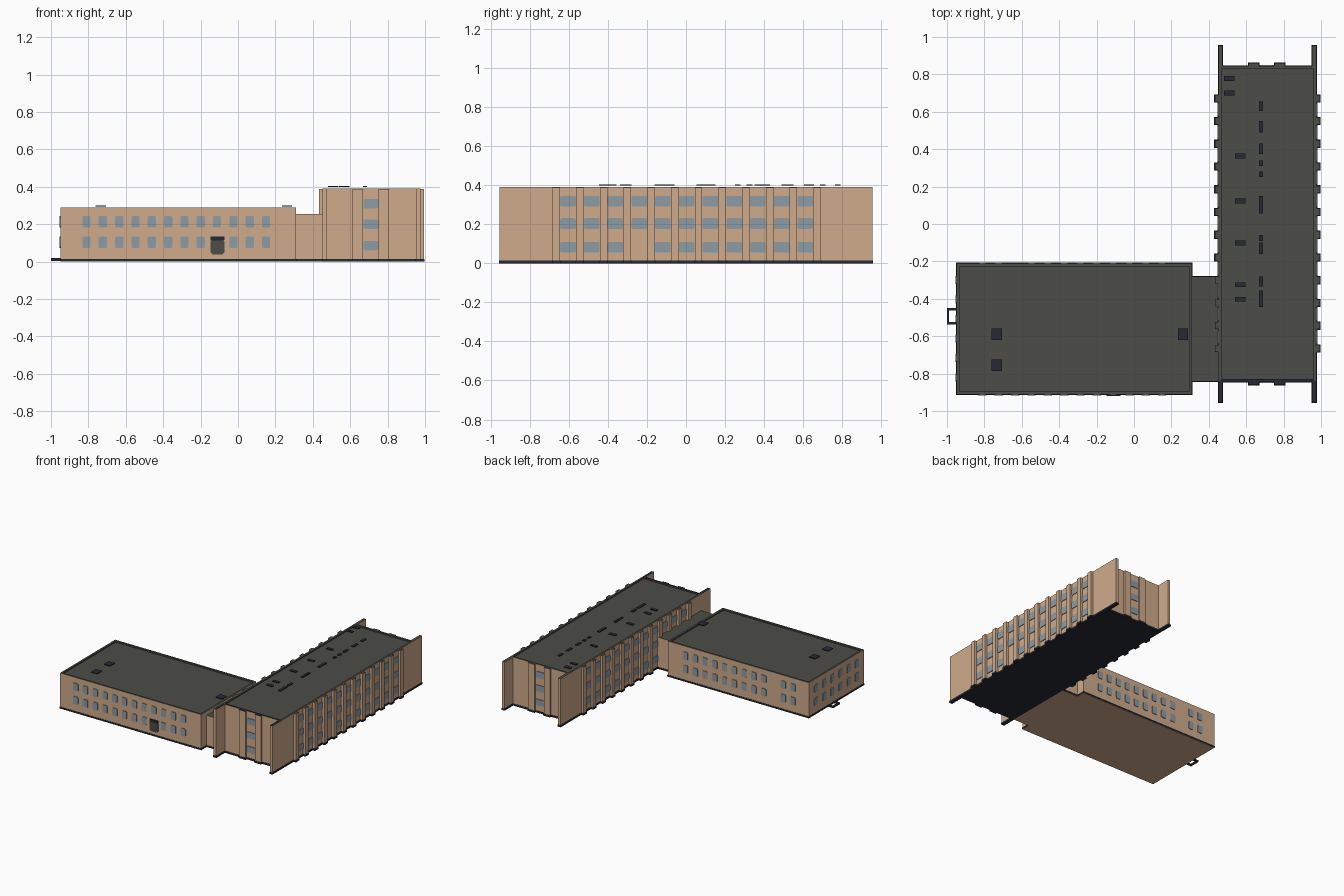
import bpy, bmesh
from mathutils import Vector

if "Cube" in bpy.data.objects:
    bpy.data.objects.remove(bpy.data.objects["Cube"])


def material(name, r, g, b):
    m = bpy.data.materials.new(name)
    m.diffuse_color = tuple((c / 255) ** 2.2 for c in (r, g, b)) + (1,)
    m.use_nodes = True
    m.node_tree.nodes["Principled BSDF"].inputs["Base Color"].default_value = m.diffuse_color
    return m


TAN = material("tan_wall", 206, 170, 138)
ROOF = material("roof_grey", 77, 78, 73)
NAVY = material("dark_slate", 42, 46, 56)
GLASS = material("window_glass", 140, 155, 165)


def finish(bm, name, mats):
    bmesh.ops.recalc_face_normals(bm, faces=bm.faces)
    mesh = bpy.data.meshes.new(name)
    bm.to_mesh(mesh)
    bm.free()
    for m in mats:
        mesh.materials.append(m)
    ob = bpy.data.objects.new(name, mesh)
    bpy.context.collection.objects.link(ob)
    return ob


def add_box(bm, x0, x1, y0, y1, z0, z1):
    vs = bmesh.ops.create_cube(bm, size=1)["verts"]
    for v in vs:
        v.co = Vector((x0 if v.co.x < 0 else x1,
                       y0 if v.co.y < 0 else y1,
                       z0 if v.co.z < 0 else z1))


def boxes(name, items, mat):
    bm = bmesh.new()
    for it in items:
        add_box(bm, *it)
    return finish(bm, name, [mat])


def walls(name, items, z0, z1, rim=0, front_cap=None):
    """Tan boxes with grey tops; optional sunken roof behind a parapet rim."""
    bm = bmesh.new()
    for x0, x1, y0, y1 in items:
        add_box(bm, x0, x1, y0, y1, z0, z1)
    bm.normal_update()
    tops = [f for f in bm.faces if f.normal.z > 0.9]
    for f in tops:
        f.material_index = 1
    if rim:
        bmesh.ops.inset_region(bm, faces=tops, thickness=rim, use_even_offset=True)
        low = bmesh.ops.extrude_discrete_faces(bm, faces=tops)["faces"]
        for f in low:
            for v in f.verts:
                v.co.z -= 0.01
    # front parapet and front fins are capped in slate
    if front_cap is not None:
        bm.normal_update()
        for f in bm.faces:
            c = f.calc_center_median()
            if f.normal.z > 0.9 and c.y < front_cap:
                f.material_index = 2
    return finish(bm, name, [TAN, ROOF, NAVY])


def plates(name, items, normal, wall, mat, depth=0.005, c=0.006):
    """Thin chamfered plates (u, z, width, height) on a wall plane."""
    n = Vector(normal)
    u = Vector((0, 0, 1)).cross(n)
    axis = Vector((abs(u.x), abs(u.y), 0))
    bm = bmesh.new()
    for a, z, w, h in items:
        w, h = w / 2, h / 2
        shape = [(-w, -h + c), (-w + c, -h), (w - c, -h), (w, -h + c),
                 (w, h - c), (w - c, h), (-w + c, h), (-w, h - c)]
        base = axis * a + Vector((abs(n.x), abs(n.y), 0)) * wall
        vs = [bm.verts.new(base + axis * p + Vector((0, 0, z + q))) for p, q in shape]
        f = bm.faces.new(vs)
        ext = bmesh.ops.extrude_face_region(bm, geom=[f])["geom"]
        for v in ext:
            if isinstance(v, bmesh.types.BMVert):
                v.co += n * depth
    return finish(bm, name, [mat])


# ---- tall wing ----
H, B = 0.39, 0.015
X0, X1, Y = 0.452, 0.975, 0.845
core = [(X0, X1, -Y, Y)]
fins = [(xa, xa + 0.022, min(s * Y, s * 0.955), max(s * Y, s * 0.955))
        for xa in (X0, X1 - 0.022) for s in (-1, 1)]
ribs = []
rib_y = [-0.665 + 0.1215 * i for i in range(12)]
for y in rib_y:
    ribs.append((X0 - 0.02, X0, y - 0.019, y + 0.019))
    ribs.append((X1, X1 + 0.02, y - 0.019, y + 0.019))
for x in (0.64, 0.78):
    ribs.append((x - 0.028, x + 0.028, -Y - 0.015, -Y))
    ribs.append((x - 0.028, x + 0.028, Y, Y + 0.015))

walls("tall_wing", core, B, H, rim=0.015, front_cap=-0.82)
walls("corner_fins", fins, B, H, front_cap=-0.82)
walls("wall_ribs", ribs, B, H - 0.002, front_cap=-0.82)
e = 0.003
boxes("tall_wing_plinth", [(a - e, b + e, c - e, d + e, 0, B)
                           for a, b, c, d in core + fins + ribs], NAVY)

# windows in the bays between ribs
ROWS = (0.082, 0.203, 0.318)
bays = [(a + b) / 2 for a, b in zip(rib_y, rib_y[1:])]
right = [(y, z, 0.08, 0.055) for i, y in enumerate(bays) for z in ROWS
         if not (i == 3 and z == ROWS[0])]
left = [(y, z, 0.08, 0.055) for y in bays for z in ROWS if y > -0.24 or z > 0.28]
plates("right_windows", right, (1, 0, 0), X1, GLASS)
plates("left_windows", left, (-1, 0, 0), X0, GLASS)
ends = [(0.71, z, 0.08, 0.05) for z in (0.085, 0.2, 0.31)]
plates("front_end_windows", ends, (0, -1, 0), -Y, GLASS)
plates("back_end_windows", ends, (0, 1, 0), Y, GLASS)

# roof vents
vents = [(x - 0.028, x + 0.028, y - 0.013, y + 0.013, 0.398, 0.403)
         for x, y in ((0.51, 0.777), (0.51, 0.7), (0.568, 0.363), (0.568, 0.122),
                      (0.568, -0.102), (0.568, -0.325), (0.568, -0.402))]
vents += [(0.668, 0.69, a, b, 0.398, 0.403)
          for a, b in ((0.605, 0.655), (0.49, 0.55), (0.375, 0.43), (0.31, 0.34),
                       (0.25, 0.28), (0.055, 0.15), (-0.09, -0.06),
                       (-0.16, -0.1), (-0.335, -0.28), (-0.445, -0.355))]
boxes("tall_wing_vents", vents, NAVY)

# ---- low wing ----
LX0, LX1, LY0, LY1, LH = -0.95, 0.31, -0.912, -0.21, 0.288
walls("low_wing", [(LX0, LX1, LY0, LY1)], 0, LH, rim=0.016)
boxes("low_wing_plinth", [(LX0 - e, LX1 + e, LY0 - e, LY1 + e, 0.003, B)], NAVY)
boxes("low_wing_vents", [(x - 0.028, x + 0.028, y - 0.03, y + 0.03, 0.294, 0.299)
                         for x, y in ((-0.735, -0.59), (-0.735, -0.755), (0.262, -0.59))], NAVY)

cols = [-0.81 + 0.0873 * i for i in range(12)]
LROWS = (0.104, 0.212)
plates("low_front_windows", [(x, z, 0.044, 0.062) for i, x in enumerate(cols) for z in LROWS
                             if not (i == 8 and z == LROWS[0])], (0, -1, 0), LY0, GLASS)
plates("low_back_windows", [(x, z, 0.044, 0.062) for i, x in enumerate(cols) for z in LROWS
                            if i != 2], (0, 1, 0), LY1, GLASS)
plates("low_side_windows", [(-0.3 - 0.104 * i, z, 0.044, 0.062) for i in range(6)
                            for z in LROWS], (-1, 0, 0), LX0, GLASS)

# entrance
plates("front_door", [(-0.11, 0.078, 0.074, 0.08)], (0, -1, 0), LY0, ROOF, c=0.012)
plates("door_canopy", [(-0.11, 0.124, 0.076, 0.022)], (0, -1, 0), LY0, NAVY, depth=0.008, c=0.003)

# side landing frame
boxes("side_landing_frame", [(-1.0, -0.988, -0.537, -0.45, 0.004, 0.018),
                             (-0.99, LX0, -0.537, -0.525, 0.004, 0.018),
                             (-0.99, LX0, -0.462, -0.45, 0.004, 0.018)], NAVY)

# ---- link between wings ----
walls("link_block", [(LX1, X0, -0.842, -0.28)], 0, 0.255)
boxes("link_plinth", [(LX1, X0, -0.842 - e, -0.28 + e, 0.003, B)], NAVY)
